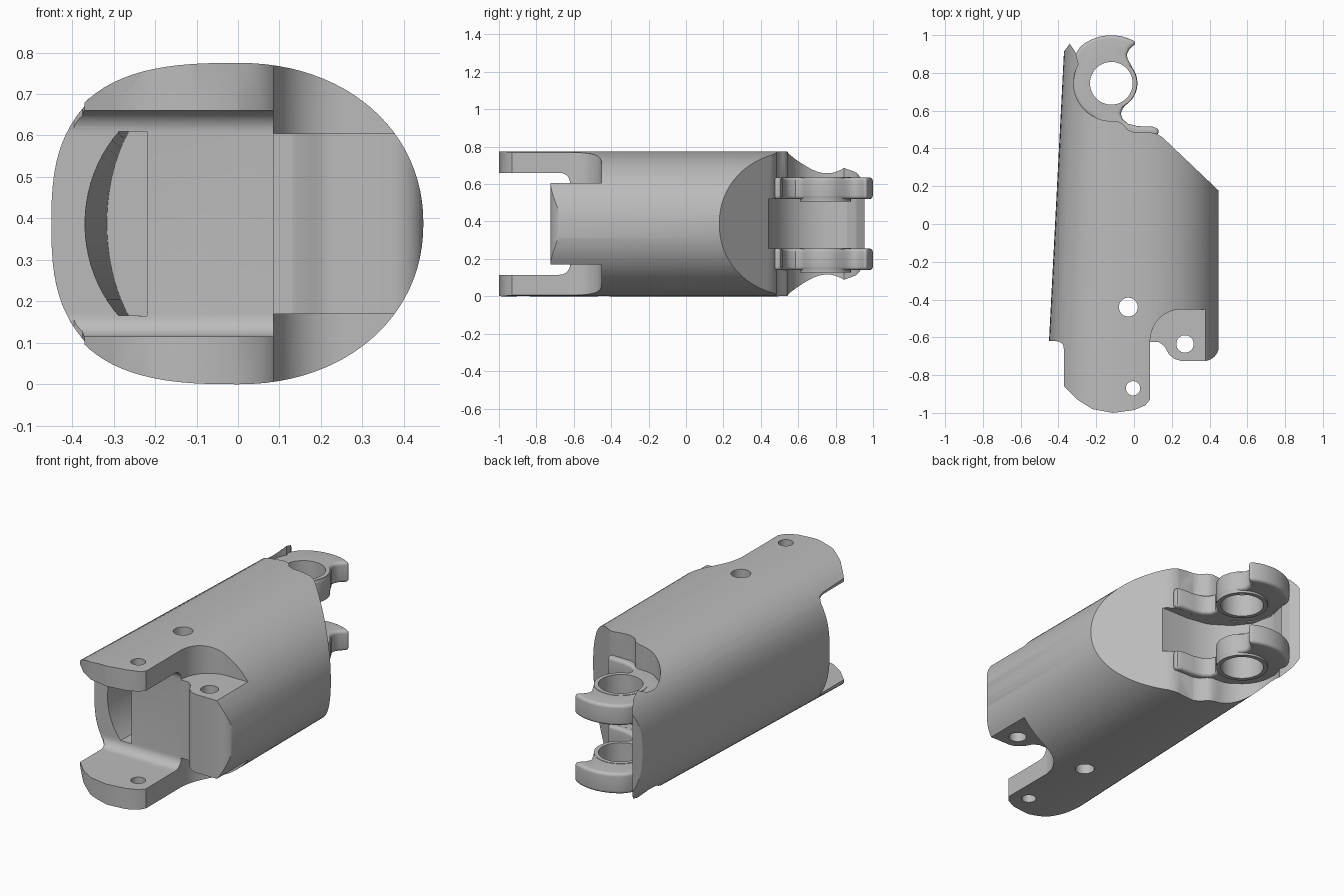
import bpy, bmesh
from math import sin, cos, radians, pi

cube = bpy.data.objects.get("Cube")
if cube:
    bpy.data.objects.remove(cube, do_unlink=True)

grey = bpy.data.materials.new("plain grey")
grey.use_nodes = True
colour = (0.5, 0.5, 0.5, 1)
grey.diffuse_color = colour
grey.node_tree.nodes["Principled BSDF"].inputs["Base Color"].default_value = colour

RING = (-0.12, 0.745)
MID = 0.3875


def arc(c, r, a, b, n=20):
    return [(c[0] + r * cos(radians(a + (b - a) * i / n)),
             c[1] + r * sin(radians(a + (b - a) * i / n))) for i in range(n + 1)]


def loft(name, loop_a, loop_b):
    """Closed solid between two matching loops of 3D points."""
    bm = bmesh.new()
    a = [bm.verts.new(p) for p in loop_a]
    b = [bm.verts.new(p) for p in loop_b]
    bm.faces.new(a)
    bm.faces.new(b)
    for i in range(len(a)):
        j = (i + 1) % len(a)
        bm.faces.new((a[i], a[j], b[j], b[i]))
    bmesh.ops.recalc_face_normals(bm, faces=bm.faces)
    mesh = bpy.data.meshes.new(name)
    bm.to_mesh(mesh)
    bm.free()
    mesh.materials.append(grey)
    ob = bpy.data.objects.new(name, mesh)
    bpy.context.collection.objects.link(ob)
    return ob


def prism(name, pts, lo, hi, axis="z"):
    place = {"z": lambda p, h: (p[0], p[1], h),
             "y": lambda p, h: (p[0], h, p[1]),
             "x": lambda p, h: (h, p[0], p[1])}[axis]
    return loft(name, [place(p, lo) for p in pts], [place(p, hi) for p in pts])


def apply(ob, mod):
    bpy.context.view_layer.objects.active = ob
    bpy.ops.object.modifier_apply(modifier=mod.name)


def boolean(ob, tool, op="DIFFERENCE"):
    mod = ob.modifiers.new("cut", "BOOLEAN")
    mod.solver = "EXACT"
    mod.operation = op
    mod.object = tool
    apply(ob, mod)
    bpy.data.objects.remove(tool, do_unlink=True)


# Egg-shaped section, narrowing on one side towards the back
def section(y, n=96):
    taper = 1 - 0.115 * (y + 0.62)
    pts = []
    for i in range(n):
        t = 2 * pi * i / n
        c, s = cos(t), sin(t)
        e = 2 / (2.1 if c > 0 else 2.75)
        x = 0.447 * abs(c) ** e if c > 0 else -0.45 * taper * abs(c) ** e
        z = MID + MID * abs(s) ** e * (1 if s > 0 else -1)
        pts.append((x, y, z))
    return pts


body = loft("body", section(-1.1), section(1.1))

# Outline seen from above: tongue, nose block, chamfer, ring seat, thin side wall
tongue = [(-0.6, -0.62), (-0.395, -0.622), (-0.375, -0.64), (-0.37, -0.67),
          (-0.37, -0.86), (-0.3, -0.93), (-0.22, -0.98), (-0.11, -1.0),
          (0, -0.985), (0.06, -0.96), (0.085, -0.93), (0.085, -0.625)]
nose = [(0.13, -0.625), (0.16, -0.645), (0.185, -0.69), (0.215, -0.715), (0.25, -0.725)]
nose += arc((0.37, -0.645), 0.08, -90, 0, 10)
back = [(0.45, 0.175), (0.15, 0.46), (0.125, 0.475), (0.1, 0.483), (0, 0.485),
        (-0.035, 0.5), (-0.06, 0.53), (-0.085, 0.543)]
seat = arc(RING, 0.2, 270, 150, 20)
tip = [(-0.31, 0.91), (-0.34, 0.955), (-0.38, 0.9), (-0.6, 0.85)]
boolean(body, prism("outline", tongue + nose + back + seat + tip, -0.2, 1), "INTERSECT")

# Gap between the two front tongues, with filleted inner corners
lower = [(-1.2, 0.115), (-0.68, 0.115)] + arc((-0.675, 0.17), 0.055, -80, 0, 8)
gap = lower + [(y, 2 * MID - z) for y, z in reversed(lower)]
boolean(body, prism("gap", gap, -0.7, 0.086, "x"))

# Notches above and below the nose block
notch = [(0.085, -1.2), (0.085, -0.615)] + arc((0.25, -0.615), 0.163, 175, 90, 12)
notch += [(0.7, -0.452), (0.7, -1.2)]
for lo, hi in ((0.605, 1), (-0.2, 0.17)):
    boolean(body, prism("notch", notch, lo, hi))

# D-shaped pocket in the front wall
pocket = [(-0.22, 0.165), (-0.22, 0.61)] + arc((-0.055, MID), 0.325, 137, 223, 20)
mouth = [(x, -0.8, z) for x, z in pocket]
end = [(-0.22 + (x + 0.22) * 0.6, 0.25, z) for x, z in pocket]
boolean(body, loft("pocket", mouth, end))

# Slot between the back rings
slot = [(0.7, 0.44), (0, 0.44), (-0.12, 0.46), (-0.23, 0.53), (-0.3, 0.62),
        (-0.325, 0.74), (-0.3, 0.86), (0.7, 0.9)]
boolean(body, prism("slot", slot, 0.255, 0.52))

# Hooked rings, with rounded rims and a bore
hook = []
for i in range(33):
    a = 58 + (240 - 58) * i / 32
    r = 0.254 - 0.05 * min(1, max(0, (a - 130) / 50))
    hook += arc(RING, r, a, a, 1)[:1]
hook += [(-0.1, 0.47), (0.12, 0.47), (0.135, 0.485), (0.125, 0.505), (0.1, 0.515),
         (0.02, 0.518), (-0.03, 0.53), (-0.06, 0.555), (-0.07, 0.585), (-0.06, 0.61)]
hook += arc(RING, 0.138, -58, 34, 16)
hook += [(-0.02, 0.85), (-0.035, 0.875), (-0.037, 0.9), (-0.025, 0.925)]
for lo, hi, name in ((0.52, 0.635, "upper_ring"), (0.14, 0.255, "lower_ring")):
    ring = prism(name, hook, lo, hi)
    bevel = ring.modifiers.new("round", "BEVEL")
    bevel.width = 0.028
    bevel.segments = 5
    bevel.limit_method = "ANGLE"
    bevel.angle_limit = radians(60)
    apply(ring, bevel)
    boolean(body, ring, "UNION")
    boss = prism("boss", arc(RING, 0.136, 0, 350, 35), lo - 0.012, hi + 0.002)
    boolean(body, boss, "UNION")

# Round holes through the whole height
for centre, r in ((RING, 0.113), ((-0.03, -0.44), 0.05),
                  ((-0.005, -0.87), 0.038), ((0.27, -0.635), 0.046)):
    boolean(body, prism("hole", arc(centre, r, 0, 352.5, 47), -0.2, 1))

bpy.ops.object.select_all(action="DESELECT")
body.select_set(True)
bpy.context.view_layer.objects.active = body
bpy.ops.object.shade_smooth_by_angle(angle=radians(32))
